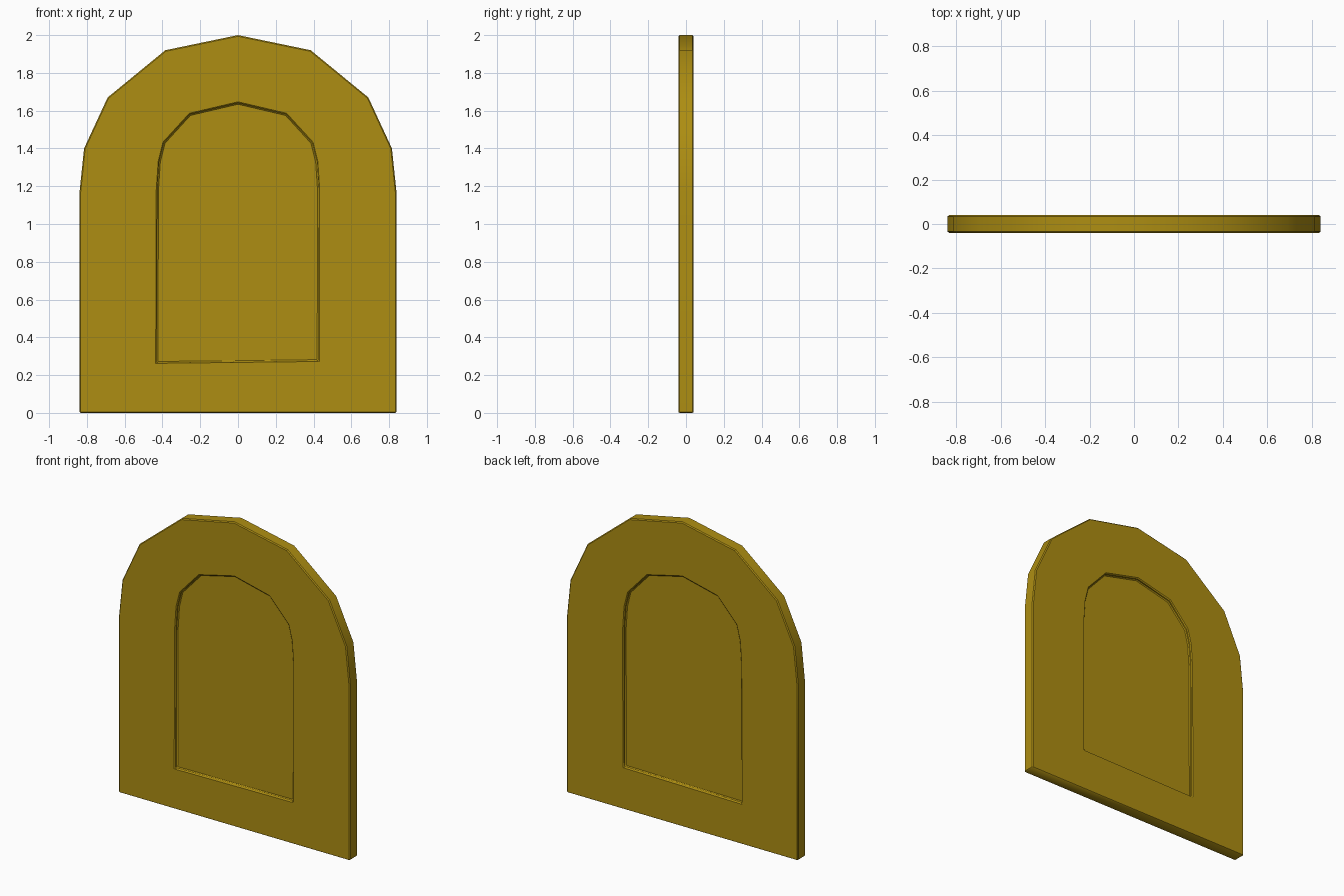
import bpy, bmesh, math

if "Cube" in bpy.data.objects:
    bpy.data.objects.remove(bpy.data.objects["Cube"])

# Right halves of the arched outlines (x, z), from bottom corner up to the apex
OUTER = [(0.84, 0.0), (0.84, 1.16), (0.815, 1.40), (0.69, 1.67), (0.385, 1.92)]
INNER = [(0.427, 0.27), (0.427, 1.18), (0.417, 1.33), (0.392, 1.43), (0.255, 1.58)]


def arch(half, apex):
    return half + [(0.0, apex)] + [(-x, z) for x, z in reversed(half)]


outer, inner = arch(OUTER, 2.0), arch(INNER, 1.64)
inner[0] = (0.425, 0.276)      # slightly uneven panel sill
inner[-1] = (-0.43, 0.266)

# Loft: front panel, front frame, rim, back frame, back panel
rings = [(inner, -0.02), (inner, -0.04), (outer, -0.04),
         (outer, 0.04), (inner, 0.04), (inner, 0.02)]
bm = bmesh.new()
loops = [[bm.verts.new((x, y, z)) for x, z in prof] for prof, y in rings]
n = len(outer)
for a, b in zip(loops, loops[1:]):
    for i in range(n):
        j = (i + 1) % n
        bm.faces.new((a[i], a[j], b[j], b[i]))
bm.faces.new(loops[0])
bm.faces.new(loops[-1])
bmesh.ops.recalc_face_normals(bm, faces=bm.faces)
mesh = bpy.data.meshes.new("arched_door")
bm.to_mesh(mesh)
bm.free()

door = bpy.data.objects.new("arched_door", mesh)
bpy.context.collection.objects.link(door)

# Ochre colour
mat = bpy.data.materials.new("ochre")
mat.diffuse_color = (0.42, 0.27, 0.006, 1.0)
mat.use_nodes = True
mat.node_tree.nodes["Principled BSDF"].inputs["Base Color"].default_value = mat.diffuse_color
mesh.materials.append(mat)

# Smooth arch rim, with softened edges
bpy.context.view_layer.objects.active = door
door.select_set(True)
bevel = door.modifiers.new("edge_bevel", 'BEVEL')
bevel.width = 0.006
bevel.segments = 1
bevel.limit_method = 'ANGLE'
bevel.angle_limit = math.radians(60)
bpy.ops.object.modifier_apply(modifier=bevel.name)
bpy.ops.object.shade_smooth_by_angle(angle=math.radians(40))
